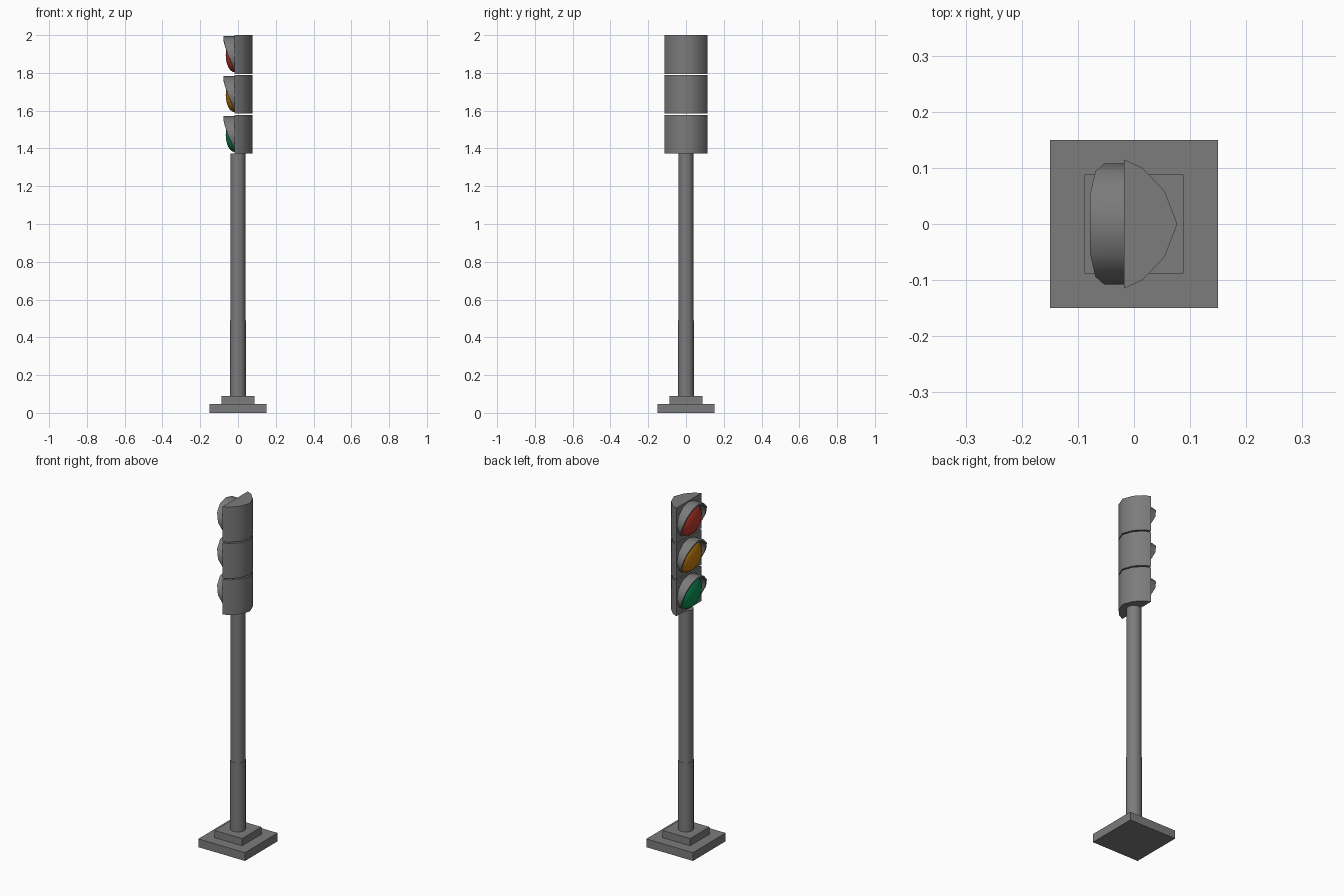
import bpy, bmesh, math
from mathutils import Matrix

if "Cube" in bpy.data.objects:
    bpy.data.objects.remove(bpy.data.objects["Cube"])


def material(name, r, g, b):
    m = bpy.data.materials.new(name)
    m.diffuse_color = (r, g, b, 1)
    m.use_nodes = True
    m.node_tree.nodes["Principled BSDF"].inputs["Base Color"].default_value = m.diffuse_color
    return m


GREY = material("grey_metal", 0.20, 0.20, 0.20)
RED = material("red_lens", 0.52, 0.042, 0.024)
AMBER = material("amber_lens", 0.55, 0.21, 0.004)
GREEN = material("green_lens", 0.003, 0.28, 0.09)


def finish(bm, name, mat, angle=None):
    bmesh.ops.recalc_face_normals(bm, faces=bm.faces)
    me = bpy.data.meshes.new(name)
    bm.to_mesh(me)
    bm.free()
    me.materials.append(mat)
    ob = bpy.data.objects.new(name, me)
    bpy.context.collection.objects.link(ob)
    if angle:
        bpy.ops.object.select_all(action='DESELECT')
        ob.select_set(True)
        bpy.context.view_layer.objects.active = ob
        bpy.ops.object.shade_smooth_by_angle(angle=math.radians(angle))
    return ob


def box(name, size, z0, z1):
    bm = bmesh.new()
    bmesh.ops.create_cube(bm, size=1, matrix=Matrix.Translation((0, 0, (z0 + z1) / 2))
                          @ Matrix.Diagonal((size, size, z1 - z0, 1)))
    finish(bm, name, GREY)


def prism(name, outline, z0, z1, angle):
    bm = bmesh.new()
    f = bm.faces.new([bm.verts.new((x, y, z0)) for x, y in outline])
    ext = bmesh.ops.extrude_face_region(bm, geom=[f], use_keep_orig=True)["geom"]
    for v in ext:
        if isinstance(v, bmesh.types.BMVert):
            v.co.z = z1
    finish(bm, name, GREY, angle)


def circle(r, n=16):
    return [(r * math.cos(2 * math.pi * i / n), r * math.sin(2 * math.pi * i / n)) for i in range(n)]


FACE_X = -0.018   # flat front plane of the lamp housings


def visor(name, zc):
    # open-bottomed hood over the lens, deep at the top and fading out low on each side
    depth = [-0.078, -0.078, -0.069, -0.053, -0.031, -0.019]
    bm = bmesh.new()
    rings = []
    for i in range(-5, 6):
        a = math.radians(30 * i)
        tip = depth[abs(i)]
        ring = []
        for ry, rz, x in ((0.108, 0.100, FACE_X), (0.108, 0.100, tip),
                          (0.099, 0.091, tip), (0.099, 0.091, FACE_X)):
            ring.append(bm.verts.new((x, ry * math.sin(a), zc + rz * math.cos(a))))
        rings.append(ring)
    for p, q in zip(rings, rings[1:]):
        for k in range(3):
            bm.faces.new((p[k], p[k + 1], q[k + 1], q[k]))
    bm.faces.new(rings[0])
    bm.faces.new(rings[-1])
    finish(bm, name, GREY, 40)


def lens(name, zc, mat):
    # half ellipsoid bulging out of the housing
    bm = bmesh.new()
    bmesh.ops.create_uvsphere(bm, u_segments=24, v_segments=12, radius=1)
    bmesh.ops.delete(bm, geom=[v for v in bm.verts if v.co.z < -0.01], context='VERTS')
    bmesh.ops.transform(bm, verts=bm.verts, matrix=Matrix.Translation((FACE_X, 0, zc))
                        @ Matrix.Rotation(-math.pi / 2, 4, 'Y')
                        @ Matrix.Diagonal((0.091, 0.100, 0.047, 1)))
    ob = finish(bm, name, mat, 60)
    # make sure the dome faces outwards (-x)
    if sum(p.normal.x for p in ob.data.polygons) > 0:
        ob.data.flip_normals()


# stepped base
box("base_plate", 0.30, 0.0, 0.048)
box("base_step", 0.177, 0.048, 0.09)

# pole and its slightly thicker lower sleeve
prism("pole", circle(0.0395), 0.09, 1.373, 50)
prism("pole_sleeve", circle(0.0415), 0.09, 0.49, 50)

# three lamp sections with open gaps between them
half = [(FACE_X, 0.115), (0.015, 0.100), (0.055, 0.058)]
outline = half + [(0.077, 0)] + [(x, -y) for x, y in reversed(half)]
for colour, z0, z1, mat in (("red", 1.795, 2.0, RED),
                            ("amber", 1.584, 1.788, AMBER),
                            ("green", 1.373, 1.577, GREEN)):
    zc = (z0 + z1) / 2 - 0.003
    prism(colour + "_housing", outline, z0, z1, 50)
    visor(colour + "_visor", zc)
    lens(colour + "_lens", zc, mat)
